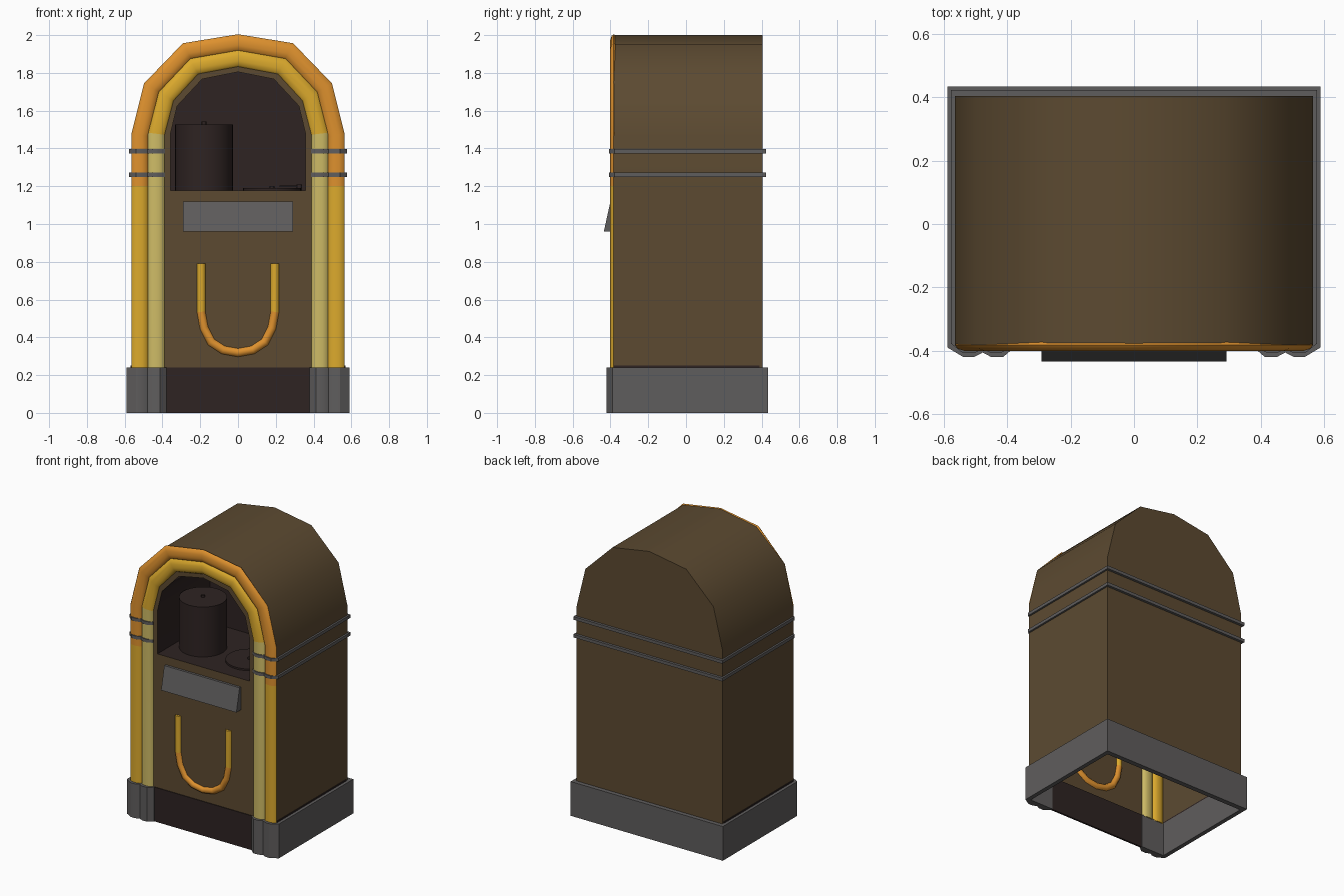
import bpy, bmesh, math
from mathutils import Vector

if "Cube" in bpy.data.objects:
    bpy.data.objects.remove(bpy.data.objects["Cube"])


def mat(name, r, g, b):
    m = bpy.data.materials.new(name)
    lin = [((c / 255 + 0.055) / 1.055) ** 2.4 for c in (r, g, b)]
    m.diffuse_color = (*lin, 1)
    m.use_nodes = True
    m.node_tree.nodes["Principled BSDF"].inputs["Base Color"].default_value = m.diffuse_color
    return m


WOOD = mat("brown_wood", 92, 74, 49)
DARK = mat("dark_brown", 46, 35, 34)
CHROME = mat("dull_chrome", 95, 93, 93)
ORANGE = mat("orange_light", 222, 145, 46)
YELLOW = mat("golden_light", 220, 170, 45)
PALE = mat("pale_light", 206, 187, 102)

FRONT, BACK, SILL = -0.383, 0.405, 1.178


def finish(name, verts, faces, mats, rule=None, smooth=40):
    me = bpy.data.meshes.new(name)
    me.from_pydata(verts, [], faces)
    bm = bmesh.new()
    bm.from_mesh(me)
    bmesh.ops.recalc_face_normals(bm, faces=bm.faces)
    for f in bm.faces:
        f.smooth = True
        if rule:
            f.material_index = rule(f.calc_center_median())
    for e in bm.edges:
        if len(e.link_faces) == 2 and e.calc_face_angle(0) > math.radians(smooth):
            e.smooth = False
    bm.to_mesh(me)
    bm.free()
    for m in mats:
        me.materials.append(m)
    ob = bpy.data.objects.new(name, me)
    bpy.context.collection.objects.link(ob)
    return ob


def mirror_path(half):
    """Right half, ending on the centre line -> full path, left to right."""
    return [(-x, z) for x, z in half[:-1]] + [half[-1]] + half[-2::-1]


def tube(name, path, w, d, mats, rule, n=10):
    """Sweep an oval section (w across, d deep) along a path in the front plane."""
    pts = [Vector(p) for p in path]
    verts, faces = [], []
    for i, p in enumerate(pts):
        a = (p - pts[i - 1]).normalized() if i else (pts[1] - p).normalized()
        b = (pts[i + 1] - p).normalized() if i < len(pts) - 1 else a
        t = (a + b).normalized()
        nrm = Vector((-t.y, t.x)) / max(0.5, t.dot(a))
        for k in range(n):
            g = 2 * math.pi * k / n
            q = p + nrm * w * math.cos(g)
            verts.append((q.x, FRONT + d * math.sin(g), q.y))
    for i in range(len(pts) - 1):
        for k in range(n):
            k2 = (k + 1) % n
            faces.append((i * n + k, i * n + k2, (i + 1) * n + k2, (i + 1) * n + k))
    faces += [tuple(range(n)), tuple(range(len(verts) - n, len(verts)))]
    return finish(name, verts, faces, mats, rule, 50)


def box(name, x0, x1, y0, y1, z0, z1, m, lean=0):
    v = [(x, y - (lean if y == y0 and z == z0 else 0), z)
         for x in (x0, x1) for y in (y0, y1) for z in (z0, z1)]
    f = [(0, 1, 3, 2), (4, 5, 7, 6), (0, 1, 5, 4), (2, 3, 7, 6), (0, 2, 6, 4), (1, 3, 7, 5)]
    return finish(name, v, f, [m])


def cylinder(name, x, y, z0, z1, r, m, n=32):
    v = [(x + r * math.cos(2 * math.pi * k / n), y + r * math.sin(2 * math.pi * k / n), z)
         for z in (z0, z1) for k in range(n)]
    f = [(k, (k + 1) % n, n + (k + 1) % n, n + k) for k in range(n)]
    f += [tuple(range(n)), tuple(range(n, 2 * n))]
    return finish(name, v, f, [m])


# Cabinet shell: arched front with a window hole, skin, back, open bottom
outer = mirror_path([(0.565, SILL), (0.565, 1.465), (0.497, 1.745), (0.286, 1.952), (0, 2.0)])
inner = mirror_path([(0.357, SILL), (0.357, 1.48), (0.322, 1.625), (0.19, 1.767), (0, 1.805)])
n = len(outer)
v = [(x, FRONT, z) for x, z in outer] + [(x, FRONT, z) for x, z in inner]
v += [(x, BACK, z) for x, z in outer]
v += [(s * 0.565, y, 0.24) for y in (FRONT, BACK) for s in (-1, 1)]
fl, fr, bl, br = range(3 * n, 3 * n + 4)
f = []
for i in range(n - 1):
    f.append((i, i + 1, n + i + 1, n + i))
    f.append((i, i + 1, 2 * n + i + 1, 2 * n + i))
f += [(0, n, 2 * n - 1, n - 1, fr, fl), (0, fl, bl, 2 * n), (n - 1, fr, br, 3 * n - 1),
      (bl, br, *range(3 * n - 1, 2 * n - 1, -1))]
finish("cabinet", v, f, [WOOD])

# Dark display recess behind the window
v = [(x, y, z) for y in (FRONT, 0.2) for x, z in inner]
f = [(i, (i + 1) % n, n + (i + 1) % n, n + i) for i in range(n)] + [tuple(range(n, 2 * n))]
recess = finish("display_recess", v, f, [DARK])
recess.data.flip_normals()

# Record stack, turntable, tone arm
cylinder("record_stack", -0.18, -0.13, SILL, 1.528, 0.153, DARK)
cylinder("stack_spindle", -0.18, -0.13, 1.528, 1.543, 0.012, DARK, 10)
cylinder("turntable", 0.18, -0.13, SILL, 1.19, 0.153, DARK)
cylinder("turntable_spindle", 0.18, -0.13, 1.19, 1.202, 0.012, DARK, 10)
cylinder("tone_arm_pivot", 0.325, 0.0, SILL, 1.21, 0.014, DARK, 10)
box("tone_arm", 0.22, 0.325, -0.006, 0.006, 1.196, 1.204, DARK)

# Glowing arch tubes
arch_out = mirror_path([(0.521, 0.235), (0.521, 1.2), (0.521, 1.47), (0.458, 1.722),
                        (0.27, 1.916), (0, 1.96)])
tube("outer_light_tube", arch_out, 0.044, 0.019, [YELLOW, ORANGE], lambda c: int(c.z > 1.2))
arch_in = mirror_path([(0.433, 0.235), (0.433, 1.478), (0.381, 1.675), (0.233, 1.835), (0, 1.878)])
tube("inner_light_tube", arch_in, 0.044, 0.019, [PALE, YELLOW], lambda c: int(c.z > 1.5))

# Small U-shaped light tube on the lower front
u = mirror_path([(0.195, 0.792), (0.195, 0.535), (0.18, 0.45), (0.142, 0.375),
                 (0.078, 0.333), (0, 0.319)])
tube("lower_light_tube", u, 0.022, 0.018, [YELLOW, ORANGE], lambda c: int(c.z < 0.55), 8)

# Slanted selector panel
box("selector_panel", -0.292, 0.292, -0.4, FRONT + 0.01, 0.96, 1.12, CHROME, lean=0.035)


def trim(name, e, start, z0, z1):
    """Chrome strip around sides and back, with two lobes over each tube pair."""
    yf = -0.39 - e
    half = [(start, -0.39), (start + 0.035, yf), (0.452, yf), (0.478, yf + 0.014),
            (0.505, yf), (0.54, yf), (0.56 + e, yf + 0.03), (0.56 + e, BACK + e)]
    plan = half + [(-x, y) for x, y in half[::-1]]
    k = len(plan)
    v = []
    for x, y in plan:
        ix = math.copysign(min(abs(x), 0.56), x)
        iy = -0.372 if y < 0 else 0.4
        v += [(x, y, z0), (x, y, z1), (ix, iy, z1), (ix, iy, z0)]
    f = [(4 * i + a, 4 * i + (a + 1) % 4, 4 * i + 4 + (a + 1) % 4, 4 * i + 4 + a)
         for i in range(k - 1) for a in range(4)]
    f += [(0, 1, 2, 3), tuple(range(4 * k - 4, 4 * k))]
    return finish(name, v, f, [CHROME], smooth=30)


# Chrome plinth and two belts
trim("plinth", 0.03, 0.378, 0, 0.24)
for name, z in (("upper_belt", 1.385), ("lower_belt", 1.261)):
    trim(name, 0.018, 0.387, z - 0.011, z + 0.011)

# Dark kick panel and side seams above the plinth
box("kick_panel", -0.385, 0.385, -0.388, -0.375, 0, 0.24, DARK)
for s, side in ((-1, "left"), (1, "right")):
    x = sorted((s * 0.562, s * 0.569))
    box(side + "_seam", x[0], x[1], -0.38, 0.39, 0.22, 0.25, DARK)
